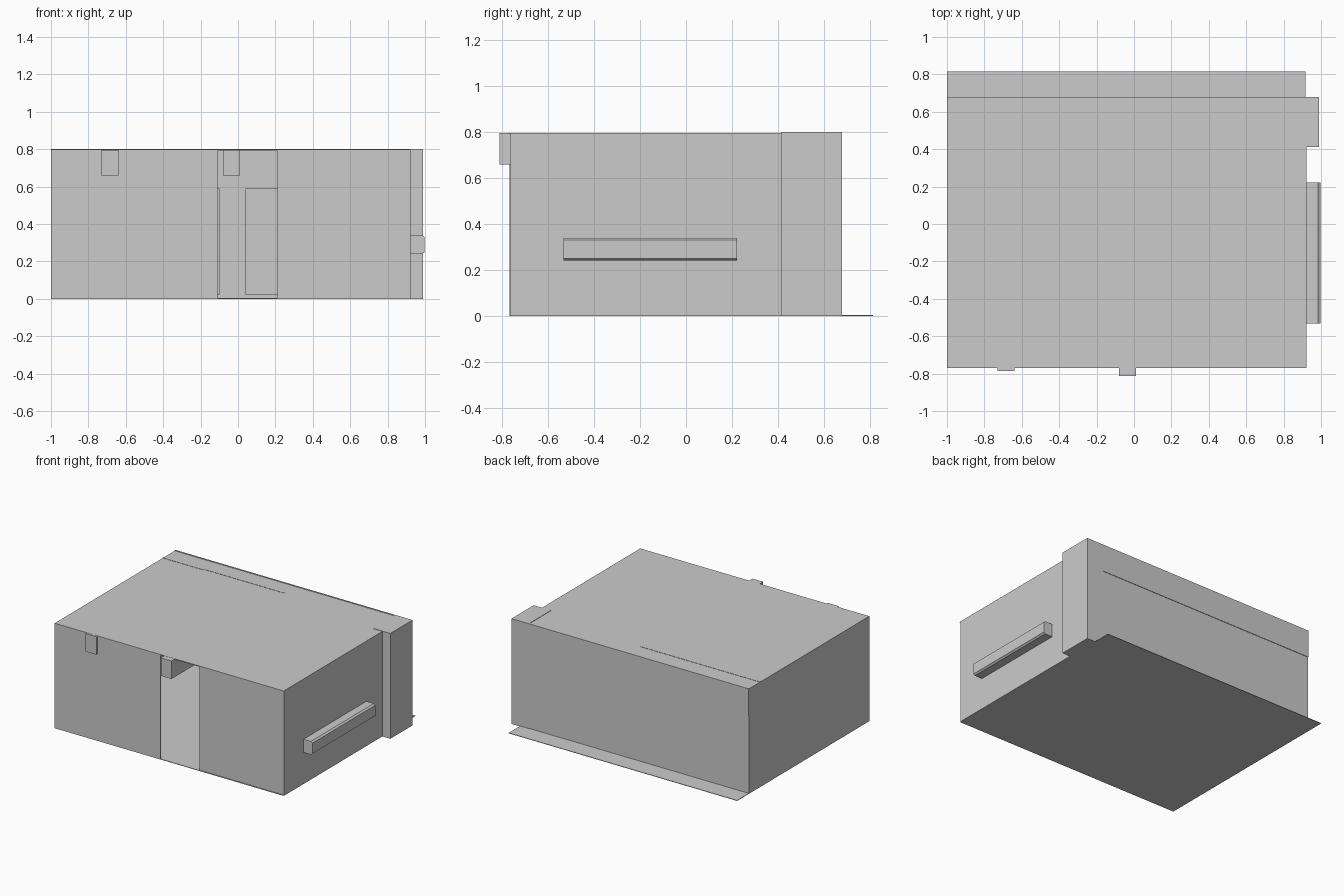
import bpy, bmesh

if "Cube" in bpy.data.objects:
    bpy.data.objects.remove(bpy.data.objects["Cube"])


def prism(name, pts, y0, y1):
    """Extrude an x-z outline from y0 to y1."""
    bm = bmesh.new()
    face = bm.faces.new([bm.verts.new((x, y0, z)) for x, z in pts])
    ext = bmesh.ops.extrude_face_region(bm, geom=[face])
    moved = [v for v in ext["geom"] if isinstance(v, bmesh.types.BMVert)]
    bmesh.ops.translate(bm, verts=moved, vec=(0, y1 - y0, 0))
    bmesh.ops.recalc_face_normals(bm, faces=bm.faces)
    mesh = bpy.data.meshes.new(name)
    bm.to_mesh(mesh)
    bm.free()
    obj = bpy.data.objects.new(name, mesh)
    bpy.context.collection.objects.link(obj)
    return obj


def box(name, x, y, z):
    return prism(name, [(x[0], z[0]), (x[1], z[0]), (x[1], z[1]), (x[0], z[1])], *y)


T = 0.006  # wall thickness
L, R, F, B, H = -1.0, 0.923, -0.77, 0.675, 0.797

# Floor slab reaching out behind the building, and the roof
box("floor_slab", (L, R - 0.005), (F, 0.815), (0, 0.004))
box("roof", (L, R), (F, B), (H - T, H))

# Outer walls, with a full-height doorway in the front
box("left_wall", (L, L + T), (F, B), (0, H))
box("right_wall", (R - T, R), (F + 0.008, B), (0, H))
box("back_wall", (L, R), (B - T, B), (0, H))
box("front_wall_left", (L, -0.11), (F, F + T), (0, H))
box("front_wall_right", (0.21, R), (F + 0.006, F + 0.006 + T), (0, H))

# Back wall upper band and inner lining either side of a gap
box("back_upper_band", (L, 0.86), (B - T, B + 0.004), (0.59, 0.8))
for side, x in (("left", (L + T, -0.10)), ("right", (0.04, R - T))):
    box("inner_lining_" + side, x, (B - 0.015, B - T), (0.02, 0.59))

# Corner column
box("corner_column", (0.845, 0.99), (0.413, 0.679), (0, 0.8))

# Ceiling beams poking out of the front
box("beam_left", (-0.73, -0.64), (-0.785, B - 0.02), (0.66, H - 0.001))
box("beam_door", (-0.08, 0.01), (-0.812, B - 0.02), (0.66, H - 0.001))

# Thin ridge strips on the roof
box("roof_strip_long", (L, 0.01), (0.535, 0.541), (H - 0.002, 0.799))
box("roof_strip_short", (L, -0.66), (0.525, 0.535), (H - 0.002, 0.799))

# Side ledge with chamfered outer edges
prism("side_ledge", [(R - T, 0.24), (0.985, 0.24), (0.998, 0.25),
                     (0.998, 0.33), (0.985, 0.34), (R - T, 0.34)], -0.533, 0.222)
